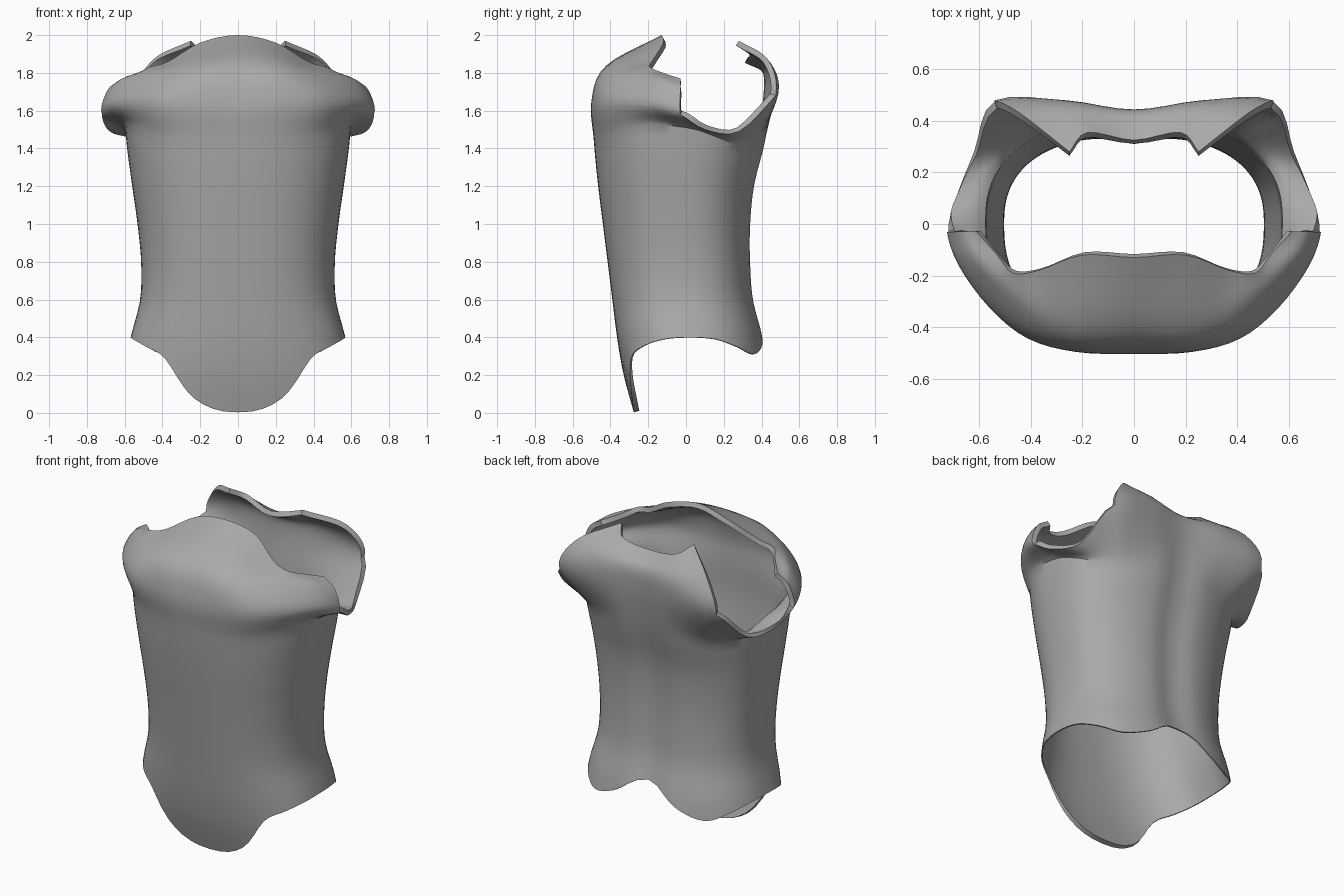
import bpy
import bmesh
import math
from mathutils import Vector

if "Cube" in bpy.data.objects:
    bpy.data.objects.remove(bpy.data.objects["Cube"])

# Horizontal sections every 0.2 in height: half width, front depth, back depth
WIDTH = [.59, .60, .568, .518, .513, .532, .56, .587, .606]
FRONT = [.275, .33, .365, .39, .415, .44, .465, .485, .498]
BACK = [.42, .435, .415, .365, .35, .35, .37, .42, .46]

# Heights of the lower hem and of the body top, front centre to back centre
HEM = [.003, .075, .285, .35, .385, .40, .39, .35, .31, .36, .47]
BODY_TOP = [1.45, 1.45, 1.46, 1.50, 1.53, 1.51, 1.46, 1.42, 1.42, 1.45, 1.45]

# Chest and armhole ring, front centre to back centre
CHEST = [(0, -.5, 1.65), (.22, -.495, 1.65), (.41, -.445, 1.65), (.56, -.325, 1.65),
         (.68, -.16, 1.63), (.72, -.03, 1.58), (.69, .10, 1.50), (.62, .28, 1.49),
         (.54, .475, 1.68), (.26, .475, 1.68), (0, .44, 1.68)]
# Rings above the chest: front half ends at the armhole, back half starts there
FRONT_CURL = [(0, -.42, 1.84), (.2, -.42, 1.83), (.36, -.37, 1.80),
              (.50, -.27, 1.78), (.62, -.14, 1.76), (.69, -.03, 1.71)]
FRONT_RIM = [(0, -.13, 2.0), (.2, -.12, 1.96), (.37, -.18, 1.86),
             (.47, -.19, 1.83), (.53, -.12, 1.80), (.61, -.03, 1.77)]
BACK_CURL = [(.45, .435, 1.87), (.24, .46, 1.83), (0, .43, 1.82)]
BACK_RIM = [(.25, .28, 1.97), (.18, .355, 1.92), (0, .325, 1.88)]

SUB = 4            # columns per key
ROWS = 18          # rows in the lower body


def spline(keys, t):
    """Smooth curve through evenly spaced numbers or vectors."""
    i = max(0, min(int(t), len(keys) - 2))
    f = t - i
    b, c = keys[i], keys[i + 1]
    a = keys[i - 1] if i > 0 else b * 2 - c
    d = keys[i + 2] if i + 2 < len(keys) else c * 2 - b
    return (b * 2 + (c - a) * f + (a * 2 - b * 5 + c * 4 - d) * f ** 2
            + (b * 3 - a - c * 3 + d) * f ** 3) * 0.5


def ring(points, t):
    """Ring curve that crosses the centre line level."""
    keys = [Vector(p) for p in points]
    flip = Vector((-1, 1, 1))
    if keys[-1].x == 0:
        keys.append(keys[-2] * flip)
    if keys[0].x == 0:
        keys.insert(0, keys[1] * flip)
        t += 1
    return spline(keys, t)


def level(heights, u):
    """Height curve that is level at both centre lines."""
    return spline([heights[1]] + heights + [heights[-2]], u + 1)


def body_point(u, z):
    """Rounded section of the torso with a hollow along the spine."""
    a = u * math.pi / 10
    s, c = max(0, math.sin(a)), math.cos(a)
    power = .81 if c > 0 else .83
    x = spline(WIDTH, z / .2) * s ** power
    depth = spline(FRONT if c > 0 else BACK, z / .2) * abs(c) ** power
    if c > 0:
        return Vector((x, -depth, z))
    return Vector((x, depth - .03 * math.exp(-(x / .1) ** 2), z))


def column(k):
    u = k / SUB
    low, high = max(0, level(HEM, u)), level(BODY_TOP, u)
    pts = [body_point(u, low + (high - low) * r / ROWS) for r in range(ROWS + 1)]
    # The lip turns out more sharply beside the arms than on chest and back
    lead = .2 - .14 * math.exp(-((u - 5.5) / 1.5) ** 2)
    keys = [body_point(u, high - lead), pts[-1], ring(CHEST, u)]
    if u <= 5:
        keys += [ring(FRONT_CURL, u), ring(FRONT_RIM, u)]
    elif u >= 8:
        keys += [ring(BACK_CURL, u - 8), ring(BACK_RIM, u - 8)]
    steps = (len(keys) - 2) * 5
    pts += [spline(keys, 1 + n / 5) for n in range(1, steps + 1)]
    if k in (0, 10 * SUB):
        for p in pts:
            p.x = 0
    return pts


# Half shell, built column by column
bm = bmesh.new()
cols = [[bm.verts.new(p) for p in column(k)] for k in range(10 * SUB + 1)]
for left, right in zip(cols, cols[1:]):
    for j in range(min(len(left), len(right)) - 1):
        bm.faces.new((left[j], right[j], right[j + 1], left[j + 1]))
mesh = bpy.data.meshes.new("torso_shell")
bm.to_mesh(mesh)
bm.free()
shell = bpy.data.objects.new("torso_shell", mesh)
bpy.context.collection.objects.link(shell)

# Plain grey
grey = bpy.data.materials.new("grey")
grey.diffuse_color = (.4, .4, .4, 1)
grey.use_nodes = True
grey.node_tree.nodes["Principled BSDF"].inputs["Base Color"].default_value = grey.diffuse_color
mesh.materials.append(grey)

# Thin wall, thicker at the arm and neck rims and at the front tip
wall = shell.vertex_groups.new(name="wall")
for v in mesh.vertices:
    weight = max((v.co.z - 1.3) / .25, (.3 - v.co.z) / .3, 0)
    wall.add([v.index], min(1, weight), 'REPLACE')

# Mirror to the other side and give the shell its thickness
mirror = shell.modifiers.new("mirror", 'MIRROR')
mirror.use_clip = True
solid = shell.modifiers.new("thickness", 'SOLIDIFY')
solid.thickness = .03
solid.offset = -1
solid.vertex_group = "wall"
solid.thickness_vertex_group = .25

bpy.context.view_layer.objects.active = shell
shell.select_set(True)
for name in ("mirror", "thickness"):
    bpy.ops.object.modifier_apply(modifier=name)
bpy.ops.object.shade_smooth_by_angle(angle=math.radians(40))
